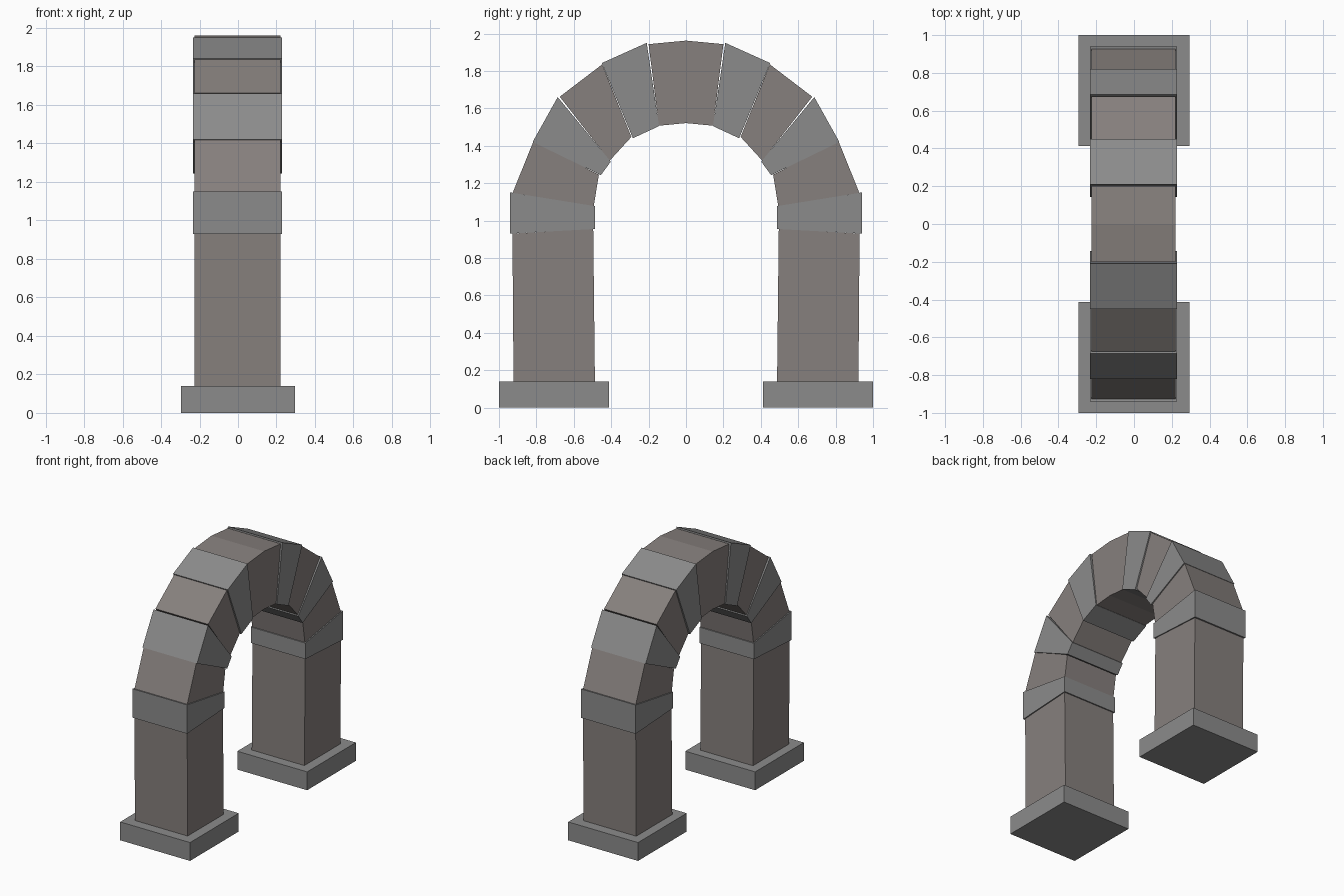
import bpy, bmesh

if "Cube" in bpy.data.objects:
    bpy.data.objects.remove(bpy.data.objects["Cube"])


def material(name, rgb):
    m = bpy.data.materials.new(name)
    m.diffuse_color = (*rgb, 1)
    m.use_nodes = True
    m.node_tree.nodes["Principled BSDF"].inputs["Base Color"].default_value = m.diffuse_color
    return m


GREY = material("grey_stone", (0.26, 0.26, 0.26))
WARM = material("warm_stone", (0.24, 0.215, 0.205))


def stone(name, profile, x0, x1, mat, mirror=True):
    """Extrude a (y, z) outline from x0 to x1, optionally mirrored across y = 0."""
    bm = bmesh.new()
    face = bm.faces.new([bm.verts.new((x0, y, z)) for y, z in profile])
    ext = bmesh.ops.extrude_face_region(bm, geom=[face])
    moved = [v for v in ext["geom"] if isinstance(v, bmesh.types.BMVert)]
    bmesh.ops.translate(bm, verts=moved, vec=(x1 - x0, 0, 0))
    bmesh.ops.recalc_face_normals(bm, faces=bm.faces)
    mesh = bpy.data.meshes.new(name)
    bm.to_mesh(mesh)
    bm.free()
    mesh.materials.append(mat)
    obj = bpy.data.objects.new(name, mesh)
    bpy.context.collection.objects.link(obj)
    if mirror:
        mod = obj.modifiers.new("both_sides", "MIRROR")
        mod.use_axis = (False, True, False)
        mod.use_mirror_merge = False
    return obj


NARROW = (-0.225, 0.22)
WIDE = (-0.233, 0.228)

# Plinths and pillars
stone("plinth", [(0.413, 0), (1, 0), (1, 0.14), (0.413, 0.14)], -0.295, 0.295, GREY)
stone("pillar", [(0.487, 0.14), (0.922, 0.14), (0.928, 0.93), (0.496, 0.955)], *NARROW, WARM)

# Arch stones from the spring line upward: outer low, outer high, inner high, inner low
stone("springer", [(0.94, 0.93), (0.94, 1.15), (0.487, 1.077), (0.487, 0.955)], *WIDE, GREY)
stone("lower_voussoir", [(0.927, 1.148), (0.815, 1.425), (0.466, 1.245), (0.493, 1.078)], *NARROW, WARM)
stone("haunch_voussoir", [(0.82, 1.42), (0.686, 1.66), (0.402, 1.315), (0.455, 1.243)], *WIDE, GREY)
stone("upper_voussoir", [(0.675, 1.662), (0.448, 1.835), (0.292, 1.447), (0.408, 1.32)], *NARROW, WARM)
stone("crown_voussoir", [(0.45, 1.842), (0.21, 1.95), (0.144, 1.505), (0.284, 1.44)], *WIDE, GREY)

# Keystone
stone("keystone", [(0.2, 1.943), (0, 1.962), (-0.2, 1.943), (-0.145, 1.507), (0, 1.521), (0.145, 1.507)],
      *NARROW, WARM, mirror=False)
